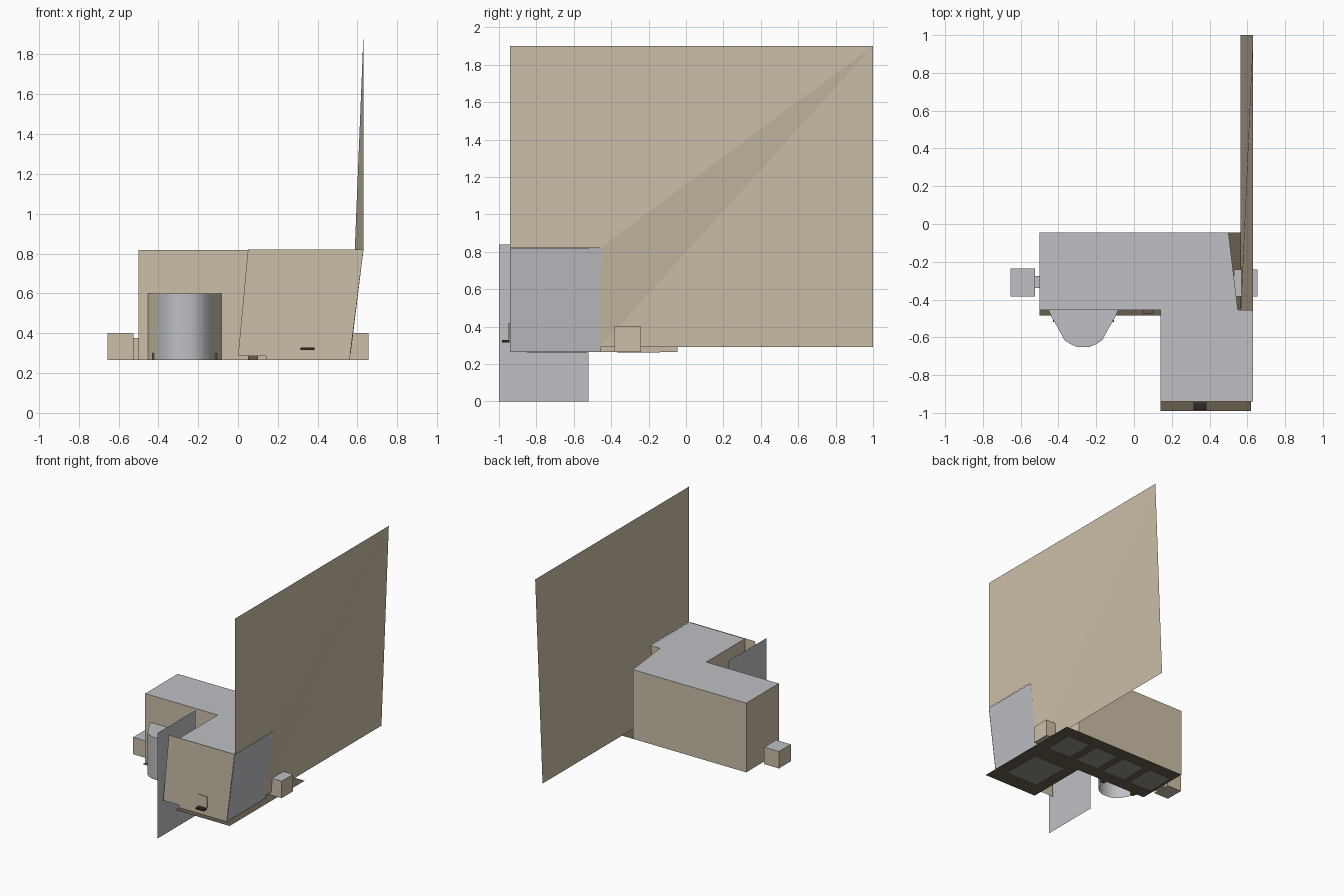
import bpy, bmesh
from mathutils import Vector

cube = bpy.data.objects.get("Cube")
if cube:
    bpy.data.objects.remove(cube, do_unlink=True)


def srgb(*c):
    return tuple((v / 255 / 12.92) if v < 10 else ((v / 255 + 0.055) / 1.055) ** 2.4 for v in c) + (1,)


def material(name, colour):
    m = bpy.data.materials.new(name)
    m.use_nodes = True
    m.diffuse_color = colour
    m.node_tree.nodes["Principled BSDF"].inputs["Base Color"].default_value = colour
    return m


TAN = material("tan", srgb(204, 191, 168))
GREY = material("pale grey", srgb(191, 192, 196))
BROWN = material("dark brown", srgb(104, 94, 78))
STONE = material("stone grey", srgb(150, 147, 140))
BLACK = material("near black", srgb(45, 42, 38))


def build(name, faces, mats):
    """Make an object from (material index, points) faces."""
    bm = bmesh.new()
    for idx, pts in faces:
        f = bm.faces.new([bm.verts.new(p) for p in pts])
        f.material_index = idx
    bmesh.ops.remove_doubles(bm, verts=bm.verts, dist=0.0005)
    me = bpy.data.meshes.new(name)
    bm.to_mesh(me)
    bm.free()
    for m in mats:
        me.materials.append(m)
    ob = bpy.data.objects.new(name, me)
    bpy.context.collection.objects.link(ob)
    return ob


def box(name, lo, hi, side, top=None):
    bm = bmesh.new()
    bmesh.ops.create_cube(bm, size=1)
    for v in bm.verts:
        v.co = [(a + b) / 2 + c * (b - a) for a, b, c in zip(lo, hi, v.co)]
    bm.normal_update()
    for f in bm.faces:
        f.material_index = int(top is not None and f.normal.z > 0.5)
    me = bpy.data.meshes.new(name)
    bm.to_mesh(me)
    bm.free()
    me.materials.append(side)
    if top:
        me.materials.append(top)
    ob = bpy.data.objects.new(name, me)
    bpy.context.collection.objects.link(ob)
    return ob


BASE, ROOF = 0.265, 0.817

# L-shaped body: (top x, bottom x, y) counter-clockwise, open at the wing front
outline = [(0.63, 0.56, -0.94), (0.63, 0.56, -0.455), (0.55, 0.55, -0.455),
           (0.5, 0.5, -0.045), (-0.5, -0.5, -0.045), (-0.5, -0.5, -0.455),
           (0.14, 0.14, -0.455), (0.14, 0.14, -0.94)]
faces = [(1, [(t, y, ROOF) for t, b, y in outline])]
for i, (p, q) in enumerate(zip(outline, outline[1:])):
    faces.append((int(i == 0), [(p[1], p[2], BASE), (q[1], q[2], BASE),
                                (q[0], q[2], ROOF), (p[0], p[2], ROOF)]))
build("body", faces, [TAN, GREY])

# Leaning wing front
front = [(0, 0.285), (0.14, 0.285), (0.14, BASE), (0.56, BASE), (0.63, 0.82), (0.05, 0.82)]
build("wing_front", [(0, [(x, -0.942, z) for x, z in front])], [TAN])

# Upright sheet beside the wing
build("side_sheet", [(0, [(-0.01, -1, 0), (-0.01, -0.52, 0),
                          (-0.01, -0.52, 0.84), (-0.01, -1, 0.84)])], [GREY])

# Large slightly twisted wall
hi, lo = 0.63, 0.565
corner, notch, foot = (hi, 1, 1.9), (hi, -0.46, 0.82), (lo, -0.46, 0.29)
build("large_wall", [
    (0, [(hi, -0.94, 0.82), notch, corner, (hi, -0.94, 1.9)]),
    (0, [foot, corner, notch]),
    (0, [foot, (lo, 1, 0.29), corner])], [TAN])

# Floor sheet
floor = [(0.62, -0.99), (0.62, -0.045), (-0.5, -0.045), (-0.5, -0.485), (0.14, -0.485), (0.14, -0.99)]
build("floor", [(0, [(x, y, BASE) for x, y in floor])], [BROWN])

# Panels under the floor
for i, x in enumerate((0.42, 0.15, -0.11, -0.37)):
    box(f"floor_panel_{i}", (x - 0.1, -0.37, BASE - 0.003), (x + 0.1, -0.14, BASE - 0.001), STONE)
box("wing_floor_panel", (0.24, -0.85, BASE - 0.003), (0.52, -0.53, BASE - 0.001), STONE)

# Window panes on the leaning wing side
a, b = Vector((0.56, -0.94, BASE)), Vector((0.07, 0, ROOF - BASE))
panes = []
for col in range(4):
    for row in range(2):
        pts = []
        for u, v in ((0, 0), (1, 0), (1, 1), (0, 1)):
            along = 0.03 + col * 0.11 + u * 0.09
            up = 0.06 + row * 0.46 + v * 0.42
            pts.append(a + b * up + Vector((0.002, along, 0)))
        panes.append((0, pts))
build("wing_panes", panes, [GREY])

# Bell-shaped bay with tan flanks
half = [(0.185, -0.455), (0.165, -0.5), (0.135, -0.55), (0.1, -0.615), (0.07, -0.635), (0.035, -0.65)]
mid = -0.268
bell = [(mid - x, y) for x, y in half] + [(mid + x, y) for x, y in reversed(half)]
bay = [(1, [(x, y, 0.6) for x, y in bell])]
for i, (p, q) in enumerate(zip(bell, bell[1:])):
    flank = i < 2 or i > len(bell) - 4
    bay.append((0 if flank else 1, [(*p, BASE), (*q, BASE), (*q, 0.6), (*p, 0.6)]))
bay_ob = build("bay", bay, [TAN, GREY])
bpy.context.view_layer.objects.active = bay_ob
bay_ob.select_set(True)
bpy.ops.object.shade_smooth_by_angle(angle=0.7)
bay_ob.select_set(False)

# Small dark steps at the bay and the inner corner
for name, x in (("bay_step_left", -0.14), ("bay_step_right", -0.43)):
    box(name, (x, -0.52, BASE), (x + 0.035, -0.46, 0.3), BROWN)
box("corner_step", (0.05, -0.475, BASE), (0.1, -0.456, 0.285), BROWN)

# Side boxes and link
box("right_box", (-0.655, -0.385, BASE), (-0.525, -0.235, 0.4), TAN, GREY)
box("link", (-0.525, -0.34, BASE), (-0.5, -0.275, 0.375), TAN, GREY)
box("left_box", (0.53, -0.385, BASE), (0.655, -0.24, 0.4), TAN, GREY)

# Wing door and its sill
box("door", (0.31, -0.948, 0.33), (0.39, -0.943, 0.42), TAN)
box("door_sill", (0.315, -0.985, 0.316), (0.385, -0.945, 0.328), BLACK)
